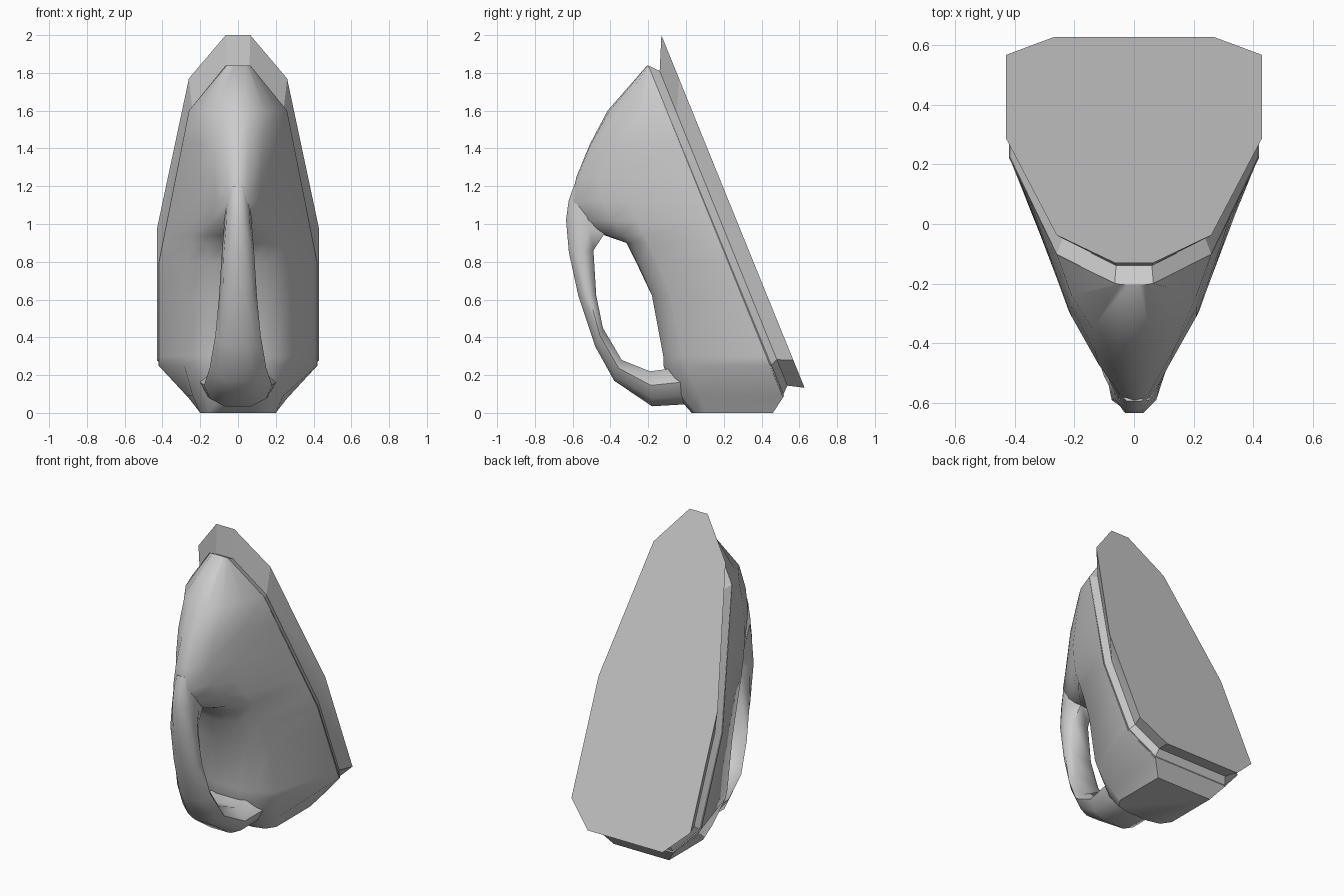
import bpy, math

if "Cube" in bpy.data.objects:
    bpy.data.objects.remove(bpy.data.objects["Cube"])

RIM = [(0.0, .20), (.09, .27), (.25, .42), (.8, .42), (1.6, .26), (1.84, .065)]


def lerp(table, z):
    for (z0, a), (z1, b) in zip(table, table[1:]):
        if z <= z1:
            return a + (b - a) * (z - z0) / (z1 - z0)
    return table[-1][1]


def rim_y(z):
    return .46 if z < .05 else -.2 + (1.84 - z) * .411


def loft(name, rings, angle, cap_start=True, cap_end=True):
    n = len(rings[0])
    verts = [p for r in rings for p in r]
    faces = []
    for k in range(len(rings) - 1):
        for i in range(n):
            j = (i + 1) % n
            faces.append((k*n + i, k*n + j, (k+1)*n + j, (k+1)*n + i))
    if cap_start:
        faces.append(tuple(reversed(range(n))))
    if cap_end:
        faces.append(tuple(range((len(rings)-1)*n, len(rings)*n)))
    me = bpy.data.meshes.new(name)
    me.from_pydata(verts, [], faces)
    me.validate()
    ob = bpy.data.objects.new(name, me)
    bpy.context.collection.objects.link(ob)
    bpy.ops.object.select_all(action='DESELECT')
    ob.select_set(True)
    bpy.context.view_layer.objects.active = ob
    bpy.ops.object.mode_set(mode='EDIT')
    bpy.ops.mesh.select_all(action='SELECT')
    bpy.ops.mesh.normals_make_consistent(inside=False)
    bpy.ops.object.mode_set(mode='OBJECT')
    bpy.ops.object.shade_smooth_by_angle(angle=math.radians(angle))
    return ob


# Body shell: horizontal slices, half outline from side to nose
slices = [
    (1.84, (.060, -.200), (.045, -.203), (.020, -.205), -.205),
    (1.60, (.210, -.24), (.14, -.35), (.06, -.405), -.415),
    (1.42, (.210, -.28), (.13, -.43), (.05, -.505), -.51),
    (1.25, (.210, -.31), (.12, -.47), (.05, -.57), -.58),
    (1.12, (.220, -.29), (.12, -.44), (.055, -.59), -.61),
    (1.02, (.230, -.26), (.14, -.39), (.06, -.54), -.58),
    (.94, (.245, -.22), (.14, -.34), (.06, -.42), -.43),
    (.90, (.250, -.20), (.15, -.28), (.06, -.315), -.315),
    (.80, (.265, -.15), (.16, -.23), (.07, -.26), -.265),
    (.62, (.280, -.08), (.17, -.15), (.08, -.18), -.18),
    (.30, (.285, -.02), (.18, -.09), (.08, -.12), -.12),
    (.25, (.285, 0.0), (.18, -.085), (.08, -.12), -.12),
    (.09, (.240, .07), (.17, -.02), (.08, -.05), -.05),
    (0.0, (.200, .11), (.16, .05), (.08, .03), .03),
]
rings = []
for z, a, b, c, yc in slices:
    half = [(lerp(RIM, z), rim_y(z)), a, b, c]
    ring = half + [(0, yc)] + [(-x, y) for x, y in reversed(half)]
    rings.append([(x, y, z) for x, y in ring])
loft("iron_body", rings, 50)

# Handle: outer point, inner point, outer and inner half width
stations = [
    ((-.595, 1.20), (-.46, 1.14), .045, .06),
    ((-.622, 1.12), (-.44, 1.05), .05, .07),
    ((-.635, 1.02), (-.43, .95), .055, .075),
    ((-.62, .85), (-.49, .86), .065, .085),
    ((-.57, .62), (-.475, .62), .07, .10),
    ((-.48, .35), (-.44, .45), .08, .12),
    ((-.38, .17), (-.34, .28), .09, .15),
    ((-.18, .035), (-.19, .22), .13, .18),
    ((-.01, .045), (-.04, .24), .14, .20),
]
rings = []
for o, i, wo, wi in stations:
    half = [(.55 * wo, 0), (1.15 * wo, .22), (wi, .6), (.65 * wi, 1)]
    ring = half + [(-x, f) for x, f in reversed(half)]
    rings.append([(x, o[0] + (i[0]-o[0]) * f, o[1] + (i[1]-o[1]) * f)
                  for x, f in ring])
loft("handle", rings, 60)


# Tilted soleplate: rim of body, groove, wide flared plate
def plate_ring(n, half):
    pts = half + [(-x, t) for x, t in reversed(half)]
    return [(x, .926*n - .376*t, .376*n + .926*t) for x, t in pts]


loft("soleplate", [
    plate_ring(.507, [(.065, 1.78), (.26, 1.522), (.42, .658), (.42, .064), (.27, -.111)]),
    plate_ring(.552, [(.06, 1.73), (.24, 1.49), (.395, .65), (.395, .08), (.255, -.068)]),
    plate_ring(.632, [(.065, 1.903), (.26, 1.655), (.43, .791), (.43, .046), (.27, -.113)]),
], 20)
